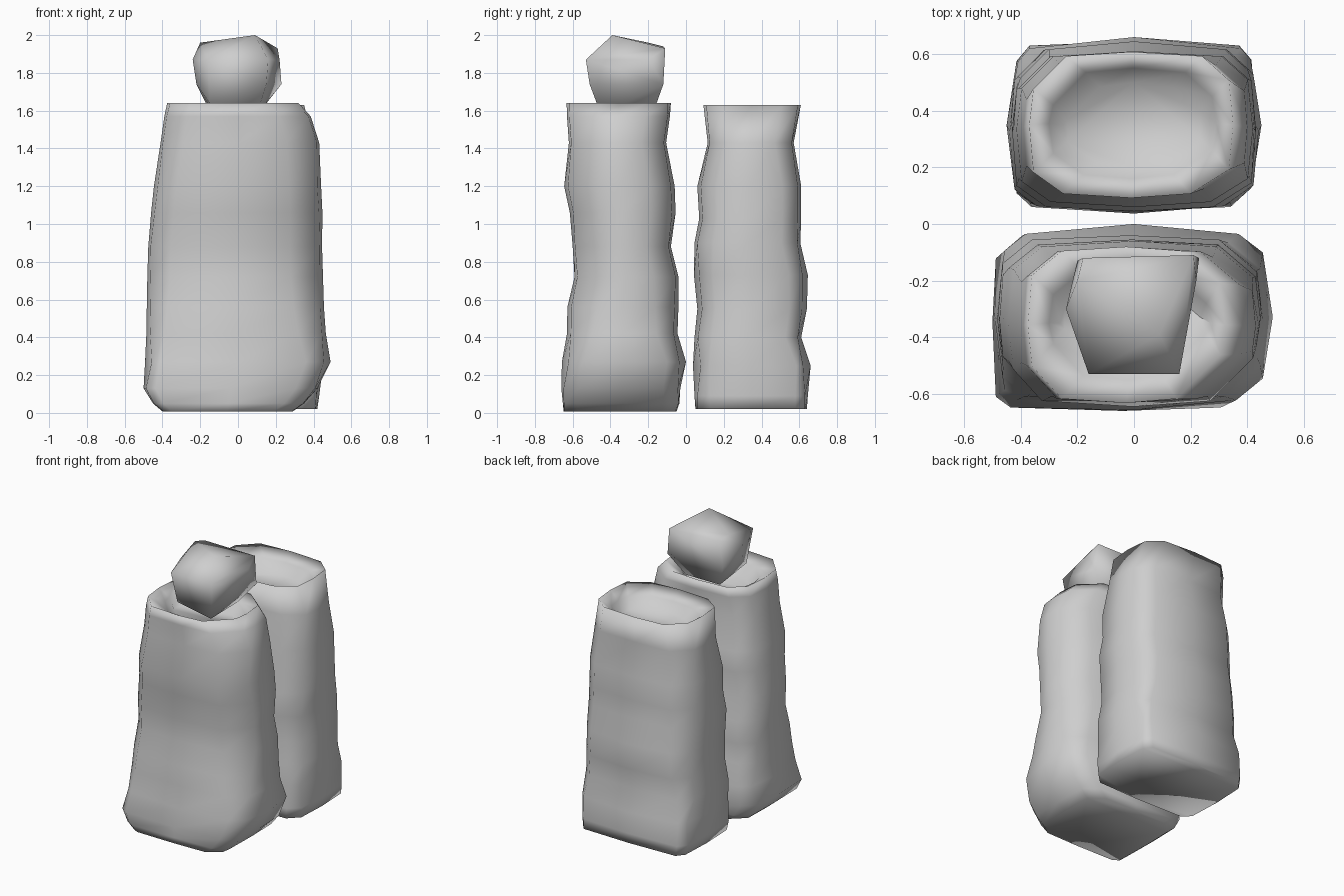
import bpy, bmesh

def material(name, c):
    m = bpy.data.materials.new(name)
    m.diffuse_color = (c, c, c, 1)
    return m

grey = material("plain grey", 0.62)

def finish(bm, name):
    bmesh.ops.recalc_face_normals(bm, faces=bm.faces)
    me = bpy.data.meshes.new(name)
    bm.to_mesh(me)
    bm.free()
    me.materials.append(grey)
    ob = bpy.data.objects.new(name, me)
    bpy.context.collection.objects.link(ob)
    for p in me.polygons:
        p.use_smooth = True
    return ob

def ring(z, x0, x1, y0, y1, cuts, s):
    """Rounded rectangle of 12 points; cuts = corner cuts (x, y) from front left
    round to back left, s = how far the corners sit inside the side middles."""
    (a, b), (c, d), (e, f), (g, h) = cuts
    xm, ym = (x0 + x1) / 2, (y0 + y1) / 2
    pts = [(x0 + a, y0 + s), (xm, y0), (x1 - c, y0 + s),
           (x1 - s, y0 + d), (x1, ym), (x1 - s, y1 - f),
           (x1 - e, y1 - s), (xm, y1), (x0 + g, y1 - s),
           (x0 + s, y1 - h), (x0, ym), (x0 + s, y0 + b)]
    return [(x, y, z) for x, y in pts]

def sack(name, levels, base_cuts, rim_cuts):
    """Loft the rings from the base, over the rim and down to the filling."""
    bm = bmesh.new()
    rings = []
    for z, x0, x1, y0, y1, s in levels:
        t = min(z / 0.65, 1)
        cuts = [[p + (q - p) * t for p, q in zip(u, v)]
                for u, v in zip(base_cuts, rim_cuts)]
        rings.append([bm.verts.new(p) for p in ring(z, x0, x1, y0, y1, cuts, s)])
    for a, b in zip(rings, rings[1:]):
        for i in range(12):
            j = (i + 1) % 12
            bm.faces.new((a[i], a[j], b[j], b[i]))
    bm.faces.new(rings[0])
    bm.faces.new(rings[-1])
    return finish(bm, name)

# Front sack: z, x range, y range, corner inset
sack("front_sack", [
    (0.008, -.40, .29, -.648, -.05, .005),
    (0.05, -.45, .35, -.652, -.035, .005),
    (0.13, -.50, .42, -.66, -.03, .012),
    (0.27, -.492, .49, -.657, 0.0, .035),
    (0.42, -.485, .465, -.63, -.045, .02),
    (0.56, -.483, .455, -.628, -.04, .02),
    (0.72, -.48, .45, -.59, -.04, .015),
    (0.88, -.475, .445, -.60, -.08, .012),
    (1.06, -.46, .447, -.615, -.055, .018),
    (1.20, -.445, .44, -.645, -.06, .02),
    (1.43, -.41, .43, -.62, -.105, .012),
    (1.57, -.39, .385, -.63, -.085, .012),
    (1.64, -.375, .32, -.632, -.08, .015),
    (1.59, -.30, .27, -.55, -.15, .015),
    (1.52, -.26, .25, -.50, -.20, .015),
], [(.05, .03), (.10, .07), (.10, .08), (.10, .09)],
   [(.12, .13), (.17, .17), (.15, .13), (.12, .10)])

# Back sack
sack("back_sack", [
    (0.02, -.41, .42, .05, .64, .01),
    (0.09, -.43, .43, .045, .645, .015),
    (0.25, -.45, .45, .037, .66, .04),
    (0.40, -.44, .44, .045, .61, .018),
    (0.55, -.435, .43, .06, .64, .025),
    (0.73, -.43, .43, .042, .645, .028),
    (0.90, -.43, .43, .045, .605, .015),
    (1.03, -.425, .425, .07, .61, .018),
    (1.20, -.415, .42, .06, .61, .018),
    (1.43, -.39, .40, .115, .57, .01),
    (1.63, -.37, .35, .092, .608, .015),
    (1.57, -.30, .29, .16, .55, .015),
    (1.50, -.25, .25, .20, .50, .015),
], [(.06, .06), (.08, .08), (.05, .06), (.05, .06)],
   [(.12, .09), (.15, .10), (.11, .10), (.13, .13)])

# Faceted lump resting in the front sack
bm = bmesh.new()
for p in [(.09, -.39, 2.0), (-.18, -.12, 1.94), (.21, -.11, 1.93),
          (-.20, -.20, 1.96), (.23, -.12, 1.74), (.22, -.20, 1.87),
          (-.16, -.53, 1.87), (.16, -.53, 1.87), (.15, -.51, 1.74),
          (-.24, -.30, 1.87), (-.22, -.32, 1.74), (-.20, -.13, 1.75),
          (-.15, -.17, 1.60), (.12, -.17, 1.60), (-.15, -.47, 1.64),
          (.10, -.45, 1.58), (-.02, -.32, 1.55)]:
    bm.verts.new(p)
bmesh.ops.convex_hull(bm, input=bm.verts)
finish(bm, "stone_lump")
